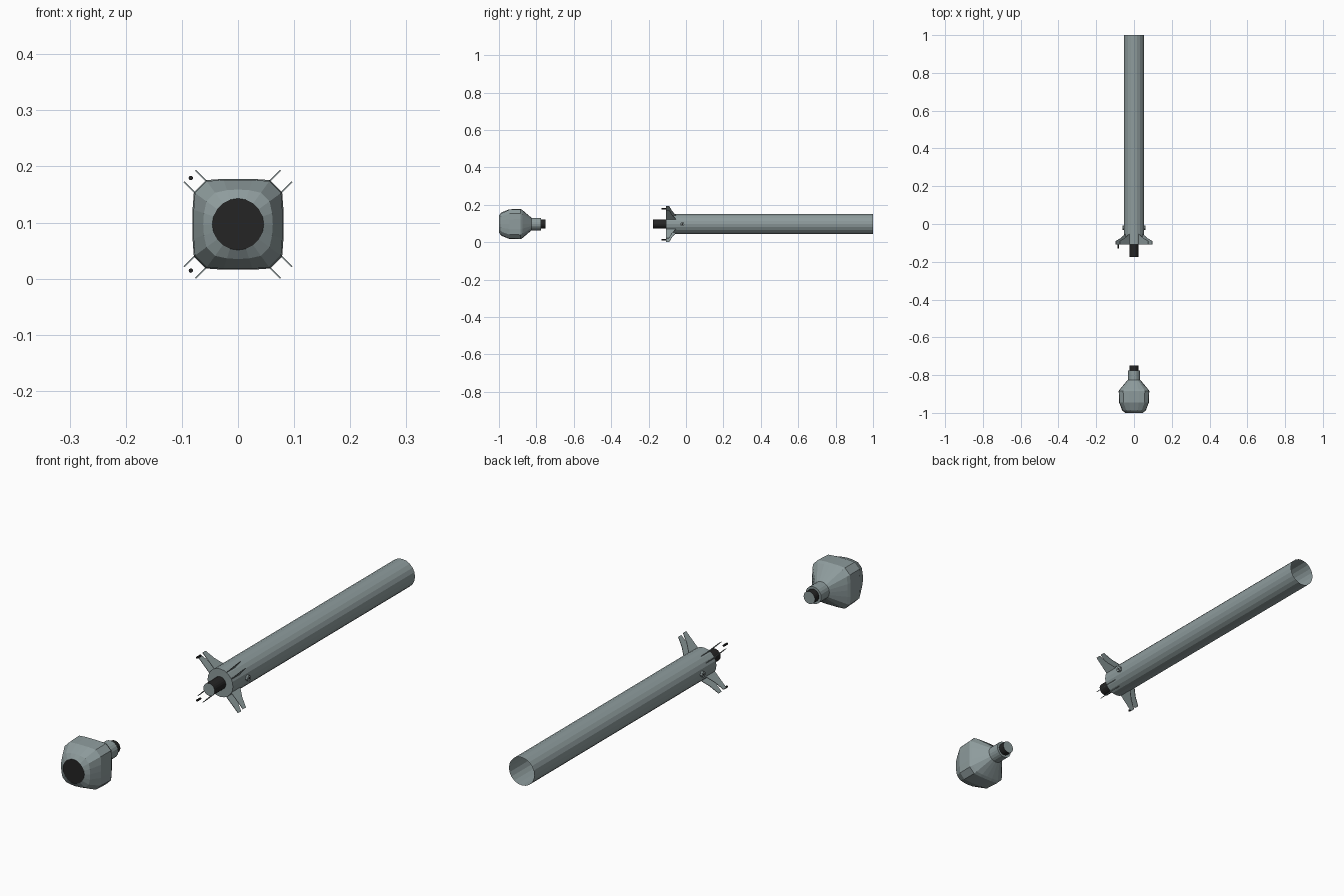
import bpy, bmesh, math
from mathutils import Vector

if "Cube" in bpy.data.objects:
    bpy.data.objects.remove(bpy.data.objects["Cube"])

ZC = 0.097   # height of the long axis
N = 20       # sides of the round parts


def material(name, rgb):
    m = bpy.data.materials.new(name)
    m.diffuse_color = (*rgb, 1)
    m.use_nodes = True
    m.node_tree.nodes["Principled BSDF"].inputs["Base Color"].default_value = m.diffuse_color
    return m


GREY = material("steel_grey", (0.27, 0.33, 0.335))
DARK = material("near_black", (0.018, 0.018, 0.018))


def finish(name, bm, mats, normals=True):
    if normals:
        bmesh.ops.recalc_face_normals(bm, faces=bm.faces)
    me = bpy.data.meshes.new(name)
    bm.to_mesh(me)
    bm.free()
    for m in mats:
        me.materials.append(m)
    ob = bpy.data.objects.new(name, me)
    bpy.context.collection.objects.link(ob)
    return ob


def section(y, r, square=0.0, n=N, cx=0.0, cz=ZC):
    """Ring around y, blended from a circle to a softly bulged square."""
    pts = []
    for i in range(n):
        a = 2 * math.pi * i / n
        c, s = math.cos(a), math.sin(a)
        # superellipse radius gives bulged sides and clipped corners
        k = 1 / (abs(c) ** 5.5 + abs(s) ** 5.5) ** (1 / 5.5)
        f = r * (1 + square * (k - 1))
        pts.append(Vector((cx + f * c, y, cz + f * s)))
    return pts


def loft(name, rings, mats, first=None, last=None, side=0, **kw):
    """Skin (y, radius, square) rings; first/last are cap material slots."""
    bm = bmesh.new()
    loops = [[bm.verts.new(p) for p in section(*r, **kw)] for r in rings]
    n = len(loops[0])
    for a, b in zip(loops, loops[1:]):
        for i in range(n):
            j = (i + 1) % n
            bm.faces.new((a[i], a[j], b[j], b[i])).material_index = side
    for loop, slot in ((loops[0], first), (loops[-1], last)):
        if slot is not None:
            bm.faces.new(loop).material_index = slot
    return finish(name, bm, mats)


# Long tube, closed at the front and open at the back
loft("main_tube", [(-0.108, 0.054), (1.0, 0.054)], [GREY], first=0)

# Dark stub with grey end at the front of the tube
loft("tube_stub", [(-0.176, 0.024), (-0.106, 0.024)], [GREY, DARK], first=0, side=1)

# Separate head: black front disc, squarish body, round neck
loft("head_body", [(-1.0, 0.046), (-0.988, 0.062, 0.6), (-0.945, 0.079, 1),
                   (-0.885, 0.081, 1), (-0.875, 0.075, 1), (-0.825, 0.033),
                   (-0.775, 0.033)], [GREY, DARK], first=1, last=0)
loft("head_stub", [(-0.777, 0.024), (-0.75, 0.024)], [GREY, DARK], last=0, side=1)

# Four pairs of thin fins on the diagonals (radius, y)
FIN = [(0.04, -0.05), (0.054, -0.055), (0.085, -0.075),
       (0.1216, -0.09), (0.1216, -0.108), (0.04, -0.108)]
bm = bmesh.new()
for q in range(4):
    a = math.radians(45 + 90 * q)
    out = Vector((math.cos(a), 0, math.sin(a)))
    across = Vector((-out.z, 0, out.x))
    for offset in (-0.0145, 0.0145):
        sides = []
        for t in (-0.001, 0.001):
            sides.append([bm.verts.new(out * r + across * (offset + t)
                                       + Vector((0, y, ZC))) for r, y in FIN])
        lo, hi = sides
        bm.faces.new(lo)
        bm.faces.new(hi[::-1])
        for i in range(len(FIN)):
            j = (i + 1) % len(FIN)
            bm.faces.new((lo[i], hi[i], hi[j], lo[j]))
finish("fins", bm, [GREY])

# Small dark pins between the two fin pairs on the left
for name, s in (("upper_pin", 1), ("lower_pin", -1)):
    loft(name, [(-0.13, 0.004), (-0.108, 0.004)], [DARK], first=0, last=0,
         n=8, cx=-0.084, cz=ZC + s * 0.0825)

# Small round bosses with a dark centre on both sides of the tube
for name, s in (("right_boss", 1), ("left_boss", -1)):
    bm = bmesh.new()
    rings = []
    for x, r in ((0.05, 0.011), (0.062, 0.011), (0.062, 0.005)):
        rings.append([bm.verts.new((s * x, -0.02 + r * math.cos(math.tau * i / 8),
                                    ZC + r * math.sin(math.tau * i / 8)))
                      for i in range(8)])
    for a, b in zip(rings, rings[1:]):
        for i in range(8):
            j = (i + 1) % 8
            bm.faces.new((a[i], a[j], b[j], b[i]))
    bm.faces.new(rings[-1]).material_index = 1
    finish(name, bm, [GREY, DARK])
